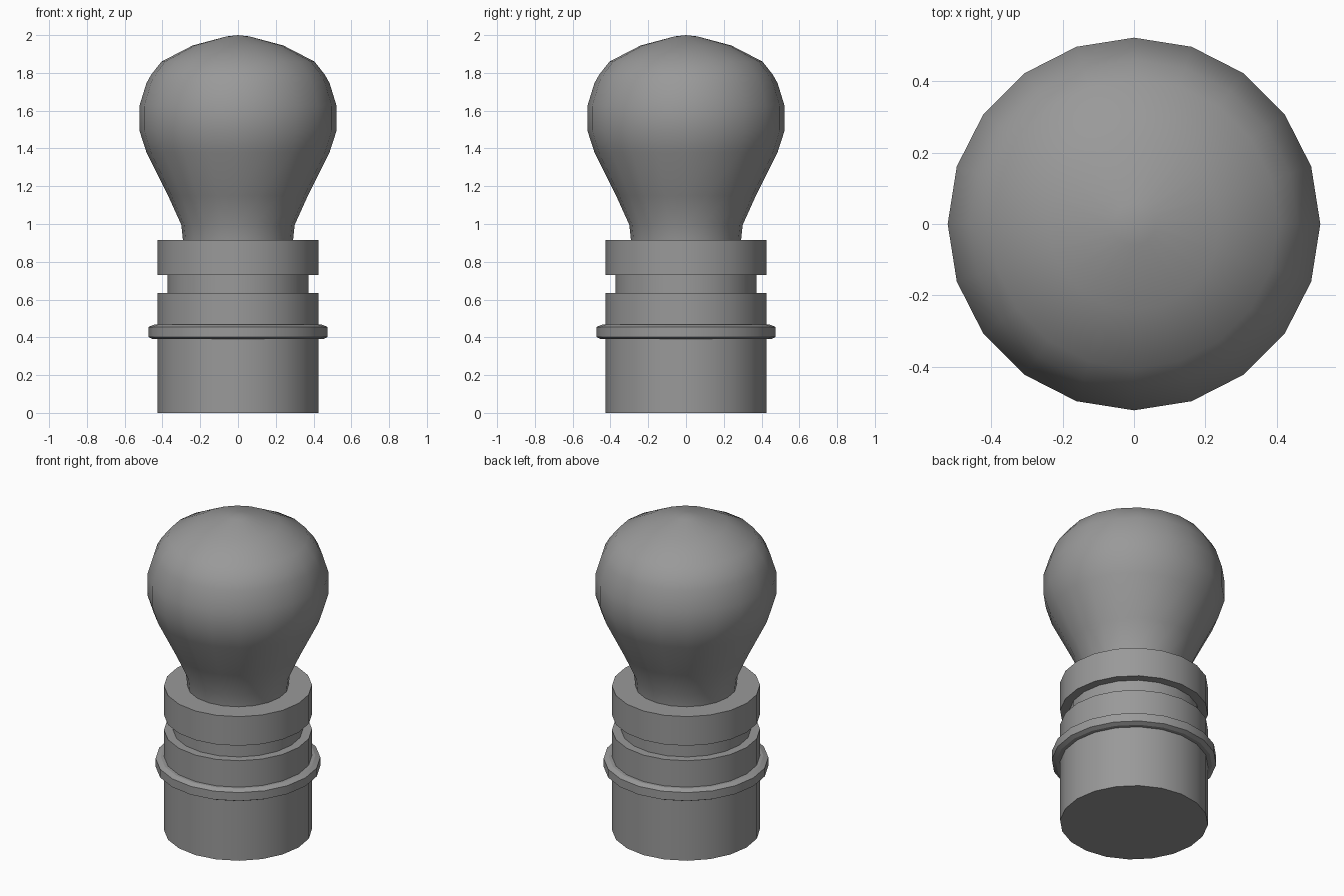
import bpy
import bmesh
import math

SIDES = 20

cube = bpy.data.objects.get("Cube")
if cube:
    bpy.data.objects.remove(cube, do_unlink=True)

grey = bpy.data.materials.new("plain_grey")
grey.use_nodes = True
colour = (0.32, 0.32, 0.32, 1)
grey.diffuse_color = colour
grey.node_tree.nodes["Principled BSDF"].inputs["Base Color"].default_value = colour


def lathe(name, profile, angle):
    """Spin a (radius, height) profile about z; radius 0 makes a pole."""
    bm = bmesh.new()
    rings = []
    for r, z in profile:
        if r == 0:
            rings.append([bm.verts.new((0, 0, z))] * SIDES)
            continue
        turns = [math.tau * i / SIDES for i in range(SIDES)]
        rings.append([bm.verts.new((r * math.cos(a), r * math.sin(a), z)) for a in turns])
    for low, high in zip(rings, rings[1:]):
        for i in range(SIDES):
            j = (i + 1) % SIDES
            corners = dict.fromkeys((low[i], low[j], high[j], high[i]))
            bm.faces.new(list(corners))
    # Close open ends with flat caps
    if profile[0][0]:
        bm.faces.new(rings[0][::-1])
    if profile[-1][0]:
        bm.faces.new(rings[-1])
    bmesh.ops.recalc_face_normals(bm, faces=bm.faces)
    mesh = bpy.data.meshes.new(name)
    bm.to_mesh(mesh)
    bm.free()
    mesh.materials.append(grey)
    obj = bpy.data.objects.new(name, mesh)
    bpy.context.collection.objects.link(obj)
    bpy.ops.object.select_all(action='DESELECT')
    obj.select_set(True)
    bpy.context.view_layer.objects.active = obj
    bpy.ops.object.shade_smooth_by_angle(angle=math.radians(angle))
    return obj


# Socket: base, groove and collar
BODY, GROOVE = 0.426, 0.374
lathe("socket", [(BODY, 0), (BODY, 0.635), (GROOVE, 0.635), (GROOVE, 0.73),
                 (BODY, 0.73), (BODY, 0.915)], 30)

# Thin flange with bevelled rims
lathe("flange", [(0.42, 0.39), (0.45, 0.39), (0.474, 0.402), (0.474, 0.455),
                 (0.445, 0.467), (0.42, 0.467)], 20)

# Pear-shaped glass bulb
lathe("bulb", [(0.29, 0.9), (0.30, 0.995), (0.37, 1.15), (0.485, 1.38),
               (0.522, 1.495), (0.522, 1.625), (0.485, 1.745), (0.46, 1.79),
               (0.405, 1.86), (0.24, 1.945), (0.06, 1.993), (0, 2)], 60)
